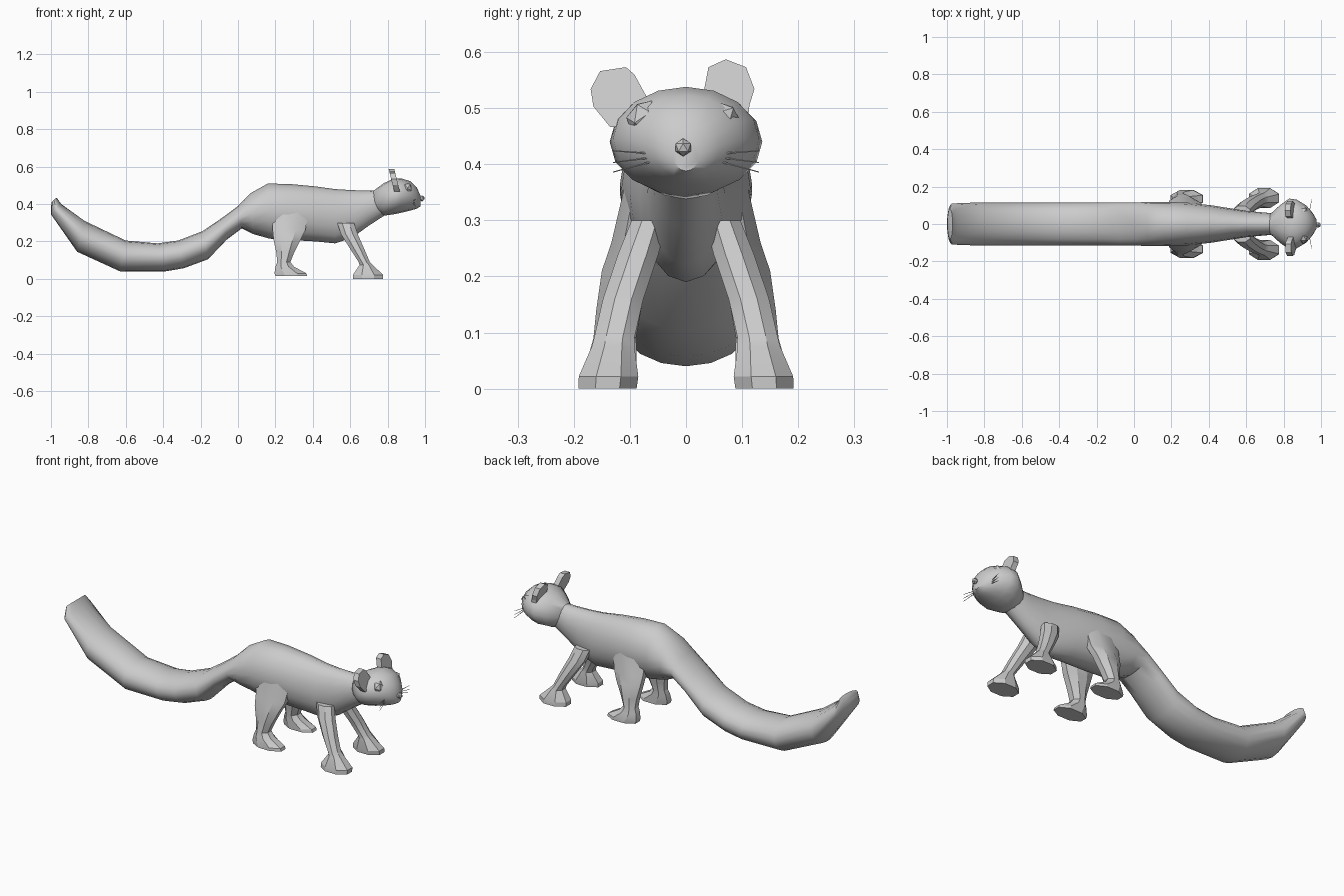
import bpy, bmesh, math
from mathutils import Vector

if "Cube" in bpy.data.objects:
    bpy.data.objects.remove(bpy.data.objects["Cube"])


def finish(name, bm, smooth=None):
    bmesh.ops.recalc_face_normals(bm, faces=bm.faces)
    me = bpy.data.meshes.new(name)
    bm.to_mesh(me)
    bm.free()
    ob = bpy.data.objects.new(name, me)
    bpy.context.collection.objects.link(ob)
    if smooth:
        bpy.ops.object.select_all(action='DESELECT')
        ob.select_set(True)
        bpy.context.view_layer.objects.active = ob
        bpy.ops.object.shade_smooth_by_angle(angle=math.radians(smooth))
    return ob


def loft(name, rings, smooth=None):
    """Skin a list of rings (each a list of points) and cap both ends."""
    bm = bmesh.new()
    vs = [[bm.verts.new(p) for p in r] for r in rings]
    n = len(vs[0])
    for a, b in zip(vs, vs[1:]):
        for i in range(n):
            j = (i + 1) % n
            bm.faces.new((a[i], a[j], b[j], b[i]))
    bm.faces.new(vs[0])
    bm.faces.new(vs[-1])
    return finish(name, bm, smooth)


def upright_ring(tx, tz, bx, bz, w, n=16):
    """Ellipse spanning a top point and a bottom point, half width w."""
    top, bot = Vector((tx, 0, tz)), Vector((bx, 0, bz))
    mid, up = (top + bot) / 2, (top - bot) / 2
    return [mid + up * math.cos(a) + Vector((0, w * math.sin(a), 0))
            for a in (2 * math.pi * i / n for i in range(n))]


def flat_ring(x0, x1, y, ry, z, n=8):
    """Horizontal leg section spanning x0..x1."""
    c, rx = (x0 + x1) / 2, (x1 - x0) / 2
    k = math.cos(math.pi / n)
    return [Vector((c + rx / k * math.cos(a), y + ry / k * math.sin(a), z))
            for a in (2 * math.pi * (i + 0.5) / n for i in range(n))]


# Body and tail in one skin: top x, top z, bottom x, bottom z, half width
body = [
    (-.97, .435, -.998, .41, .08), (-.945, .40, -1.0, .345, .11),
    (-.82, .31, -.86, .145, .115), (-.60, .205, -.63, .04, .115),
    (-.43, .19, -.39, .04, .115), (-.32, .205, -.29, .057, .115),
    (-.19, .255, -.16, .105, .115), (-.08, .33, -.06, .21, .115),
    (.0, .39, .02, .27, .115), (.07, .46, .08, .24, .118),
    (.16, .51, .17, .215, .118), (.28, .507, .28, .208, .115),
    (.41, .495, .42, .20, .10), (.52, .48, .52, .19, .083),
    (.60, .475, .61, .22, .07), (.68, .472, .70, .285, .062),
    (.74, .472, .80, .35, .055)]
loft("body_and_tail", [upright_ring(*r) for r in body], 50)

# Head: x, top z, bottom z, half width
head = [(.725, .472, .36, .05), (.78, .512, .338, .10), (.83, .535, .345, .136),
        (.87, .538, .353, .13), (.92, .523, .365, .10), (.955, .49, .375, .06),
        (.976, .445, .388, .024)]
loft("head", [upright_ring(x, t, x, b, w) for x, t, b, w in head], 50)

# Legs: start x, end x, centre y, half depth, z
front = [(.53, .62, .065, .032, .30), (.55, .64, .085, .036, .24),
         (.60, .675, .112, .036, .16), (.645, .705, .128, .036, .09),
         (.65, .72, .13, .038, .075), (.615, .775, .138, .053, .022),
         (.615, .775, .14, .052, .0)]
hind = [(.18, .38, .075, .03, .38), (.185, .36, .095, .038, .26),
        (.19, .335, .11, .04, .21), (.205, .30, .12, .04, .14),
        (.21, .28, .127, .038, .09), (.20, .30, .13, .042, .065),
        (.195, .365, .135, .046, .03), (.20, .37, .135, .046, .015)]
for side, s in (("left", 1), ("right", -1)):
    for name, data in (("front_leg", front), ("hind_leg", hind)):
        loft(f"{name}_{side}",
             [flat_ring(a, b, s * y, r, z) for a, b, y, r, z in data], 25)

# Ears: flat plates with slightly different outlines on each side
ears = {
    "ear_right": [(-.135, .466), (-.165, .503), (-.17, .534), (-.153, .566),
                  (-.107, .573), (-.092, .56), (-.07, .52), (-.09, .47)],
    "ear_left": [(.03, .52), (.04, .573), (.071, .587), (.107, .573),
                 (.122, .534), (.113, .505), (.11, .475), (.06, .48)]}
for name, pts in ears.items():
    loft(name, [[Vector((x + .25 * (.53 - z), y, z)) for y, z in pts]
                for x in (.82, .85)])


def faceted_ball(name, loc, size, turn):
    bpy.ops.mesh.primitive_ico_sphere_add(subdivisions=1, radius=1,
                                          location=loc, rotation=turn)
    ob = bpy.context.object
    ob.name = name
    ob.scale = size


# Eyes and nose
faceted_ball("eye_right", (.905, -.078, .484), (.026, .027, .034), (-.5, .2, .3))
faceted_ball("eye_left", (.905, .065, .486), (.026, .031, .025), (.2, .2, -.3))
faceted_ball("nose", (.984, -.005, .43), (.016, .016, .016), (0, 0, 0))

# Whiskers: three thin rods on each cheek
for side, s in (("left", 1), ("right", -1)):
    for i, (z0, z1) in enumerate(((.418, .424), (.413, .403), (.407, .386))):
        a, b = Vector((.935, s * .052, z0)), Vector((.95, s * .13, z1))
        bpy.ops.mesh.primitive_cone_add(vertices=5, radius1=.002, radius2=.001,
                                        depth=(b - a).length, location=(a + b) / 2)
        ob = bpy.context.object
        ob.name = f"whisker_{side}_{i + 1}"
        ob.rotation_euler = (b - a).to_track_quat('Z', 'Y').to_euler()
